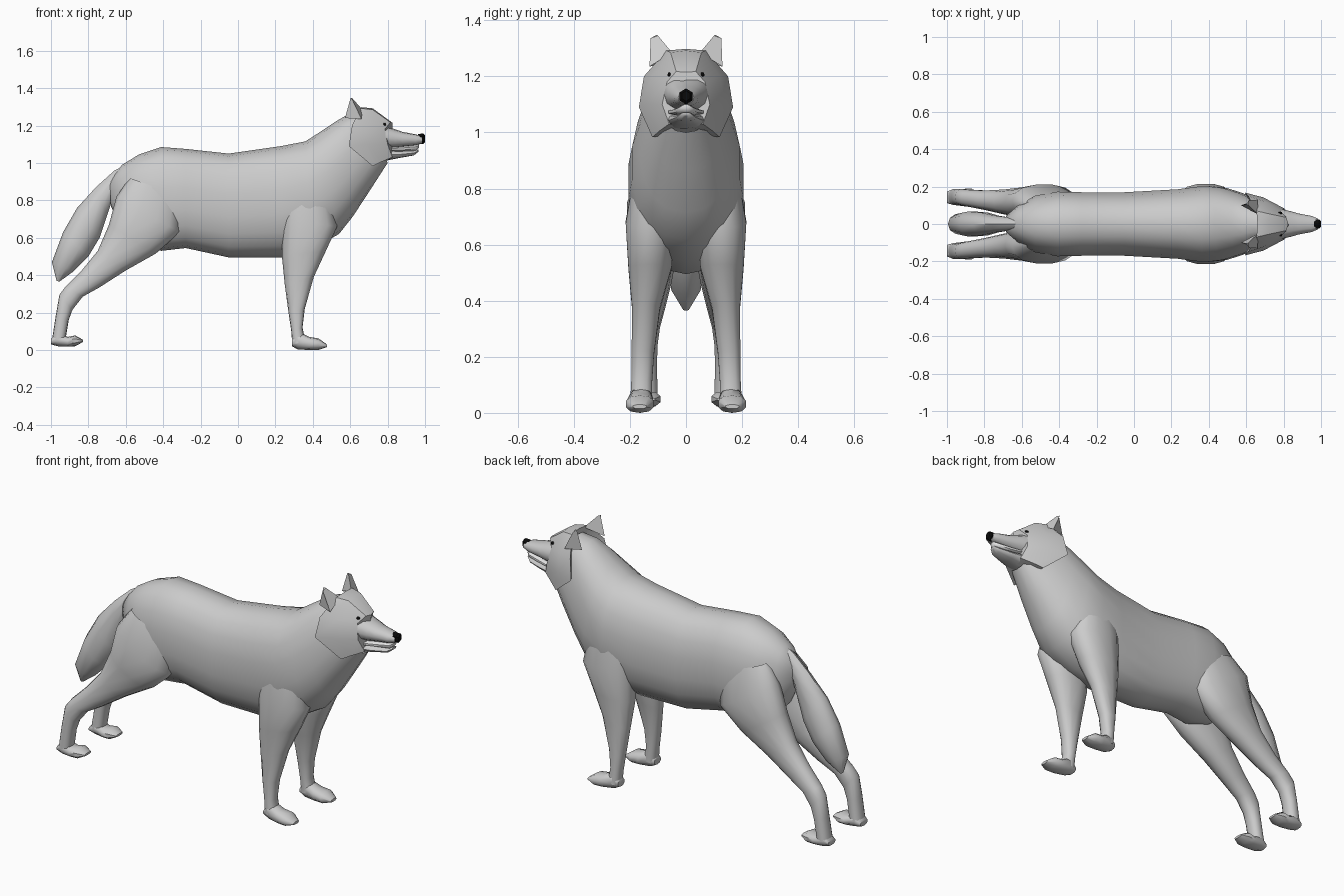
import bpy, bmesh, math
from mathutils import Vector


def material(name, value):
    m = bpy.data.materials.new(name)
    m.diffuse_color = (value, value, value, 1)
    return m


FUR = material("grey fur", 0.6)
BLACK = material("black", 0.003)
WHITE = material("white teeth", 0.85)


def ring(a, b, y0, y1, n=14, p=2.3):
    """Rounded section between two (x, z) points a and b, spanning y0 to y1."""
    pts = []
    for i in range(n):
        t = math.pi / 2 + 2 * math.pi * i / n
        c, s = math.cos(t), math.sin(t)
        u = math.copysign(abs(c) ** (2 / p), c)
        v = math.copysign(abs(s) ** (2 / p), s) * 0.5 + 0.5
        pts.append(((b[0] + (a[0] - b[0]) * v), (y0 + y1) / 2 + u * (y1 - y0) / 2,
                    b[1] + (a[1] - b[1]) * v))
    return pts


def loft(name, rings, mat=FUR, start=True, end=True, mirror=False, angle=50):
    """Skin a list of closed rings."""
    bm = bmesh.new()
    rows = [[bm.verts.new(p) for p in r] for r in rings]
    n = len(rows[0])
    for r, q in zip(rows, rows[1:]):
        for i in range(n):
            bm.faces.new((r[i], r[(i + 1) % n], q[(i + 1) % n], q[i]))
    if start:
        bm.faces.new(rows[0][::-1])
    if end:
        bm.faces.new(rows[-1])
    return finish(name, bm, mat, mirror, angle)


def finish(name, bm, mat, mirror=False, angle=50):
    bmesh.ops.recalc_face_normals(bm, faces=bm.faces)
    me = bpy.data.meshes.new(name)
    bm.to_mesh(me)
    bm.free()
    me.materials.append(mat)
    ob = bpy.data.objects.new(name, me)
    bpy.context.collection.objects.link(ob)
    bpy.ops.object.select_all(action='DESELECT')
    ob.select_set(True)
    bpy.context.view_layer.objects.active = ob
    bpy.ops.object.shade_smooth_by_angle(angle=math.radians(angle))
    if mirror:
        mod = ob.modifiers.new("mirror", 'MIRROR')
        mod.use_axis = (False, True, False)
        mod.use_mirror_merge = False
    return ob


def central(stations, **kw):
    return [ring(a, b, -w, w, **kw) for a, b, w in stations]


# Torso and neck: spine point, belly point, half width
loft("body", central([
    ((-.685, .91), (-.68, .77), .045),
    ((-.62, .99), (-.62, .65), .10),
    ((-.53, 1.045), (-.53, .56), .15),
    ((-.41, 1.085), (-.41, .53), .175),
    ((-.28, 1.075), (-.28, .545), .172),
    ((-.05, 1.05), (-.05, .495), .172),
    ((.23, 1.09), (.235, .495), .188),
    ((.36, 1.115), (.40, .54), .207),
    ((.43, 1.16), (.54, .62), .195),
    ((.52, 1.22), (.615, .715), .168),
    ((.58, 1.255), (.71, .86), .137),
    ((.66, 1.27), (.80, 1.0), .095)], n=18), end=False)

# Tail
loft("tail", central([
    ((-.58, 1.0), (-.60, .88), .03),
    ((-.66, .96), (-.66, .84), .036),
    ((-.76, .87), (-.70, .72), .046),
    ((-.86, .76), (-.74, .60), .064),
    ((-.935, .63), (-.80, .50), .07),
    ((-.995, .47), (-.88, .42), .055),
    ((-.97, .37), (-.955, .365), .01)], n=10, p=2), start=False)

# Legs: back point, front point, inner and outer y
loft("front_leg", [ring(*s) for s in [
    ((.25, .86), (.49, .86), .05, .185),
    ((.235, .70), (.53, .66), .035, .217),
    ((.235, .50), (.47, .53), .05, .207),
    ((.25, .35), (.405, .39), .092, .193),
    ((.27, .20), (.357, .22), .113, .195),
    ((.285, .10), (.345, .12), .12, .196),
    ((.29, .03), (.36, .045), .12, .20)]], start=False, mirror=True)
loft("hind_leg", [ring(*s) for s in [
    ((-.58, .92), (-.30, .82), .03, .16),
    ((-.65, .82), (-.31, .63), .03, .212),
    ((-.69, .67), (-.44, .515), .03, .198),
    ((-.75, .53), (-.60, .425), .05, .186),
    ((-.84, .42), (-.74, .335), .075, .18),
    ((-.925, .335), (-.83, .285), .092, .184),
    ((-.955, .295), (-.885, .215), .10, .188),
    ((-.975, .18), (-.905, .16), .103, .188),
    ((-.995, .05), (-.92, .07), .10, .188)]], start=False, mirror=True)


# Paws: x, top z, bottom z, inner and outer y
def paw(name, stations):
    loft(name, [ring((x, t), (x, b), i, o, n=10) for x, t, b, i, o in stations], mirror=True)


paw("front_paw", [(.288, .06, .02, .13, .19), (.32, .10, .003, .12, .20), (.38, .07, 0, .115, .212),
                  (.43, .062, 0, .113, .217), (.475, .03, .015, .14, .19)])
paw("hind_paw", [(-1.0, .06, .03, .11, .175), (-.965, .095, .02, .10, .188), (-.91, .07, .018, .093, .19),
                 (-.87, .078, .02, .088, .193), (-.83, .055, .042, .11, .17)])

# Head with cheek ruff: half rings from crown to throat, mirrored into full rings
half = [
    [(.66, 0, 1.298), (.655, .07, 1.292), (.61, .15, 1.20), (.592, .168, 1.09), (.72, .12, .983), (.72, 0, 1.0)],
    [(.72, 0, 1.292), (.72, .055, 1.285), (.70, .12, 1.20), (.69, .143, 1.10), (.765, .095, 1.005), (.77, 0, 1.01)],
    [(.825, 0, 1.215), (.815, .035, 1.217), (.785, .068, 1.18), (.80, .085, 1.10), (.825, .06, 1.03),
     (.825, 0, 1.02)]]
core = Vector((.69, 0, 1.15))
half.insert(0, [core + (Vector(p) - core) * 0.55 for p in half[0]])
loft("head", [r + [(x, -y, z) for x, y, z in r[-2:0:-1]] for r in half], start=False, angle=35)

# Muzzle, lower jaw, teeth and nose
loft("muzzle", central([
    ((.78, 1.20), (.79, 1.075), .08), ((.84, 1.18), (.84, 1.08), .068), ((.88, 1.166), (.88, 1.086), .056),
    ((.95, 1.153), (.95, 1.094), .043), ((.985, 1.143), (.985, 1.104), .028)], n=12))
loft("lower_jaw", central([
    ((.78, 1.075), (.79, 1.012), .072), ((.86, 1.064), (.86, 1.026), .056),
    ((.94, 1.066), (.94, 1.04), .036), ((.965, 1.072), (.965, 1.06), .018)], n=12))
loft("teeth", central([
    ((.82, 1.085), (.82, 1.06), .066), ((.88, 1.09), (.88, 1.06), .049),
    ((.95, 1.097), (.95, 1.064), .031), ((.967, 1.10), (.967, 1.08), .016)], n=10), mat=WHITE)
loft("nose", central([
    ((.962, 1.155), (.962, 1.10), .026), ((.99, 1.157), (.99, 1.10), .027),
    ((1.0, 1.148), (1.0, 1.112), .017)], n=6, p=2), mat=BLACK, angle=30)

# Ears: three-sided base drawn up to a narrow tip
loft("ear", [
    [(.572, .10, 1.24), (.665, .05, 1.285), (.66, .13, 1.235)],
    [(.602, .105, 1.348), (.612, .10, 1.345), (.612, .126, 1.336)]], start=False, mirror=True, angle=30)

# Eyes
bm = bmesh.new()
bmesh.ops.create_icosphere(bm, subdivisions=2, radius=1)
bmesh.ops.scale(bm, vec=(.011, .008, .008), verts=bm.verts)
bmesh.ops.translate(bm, vec=(.782, .058, 1.206), verts=bm.verts)
finish("eye", bm, BLACK, mirror=True)
